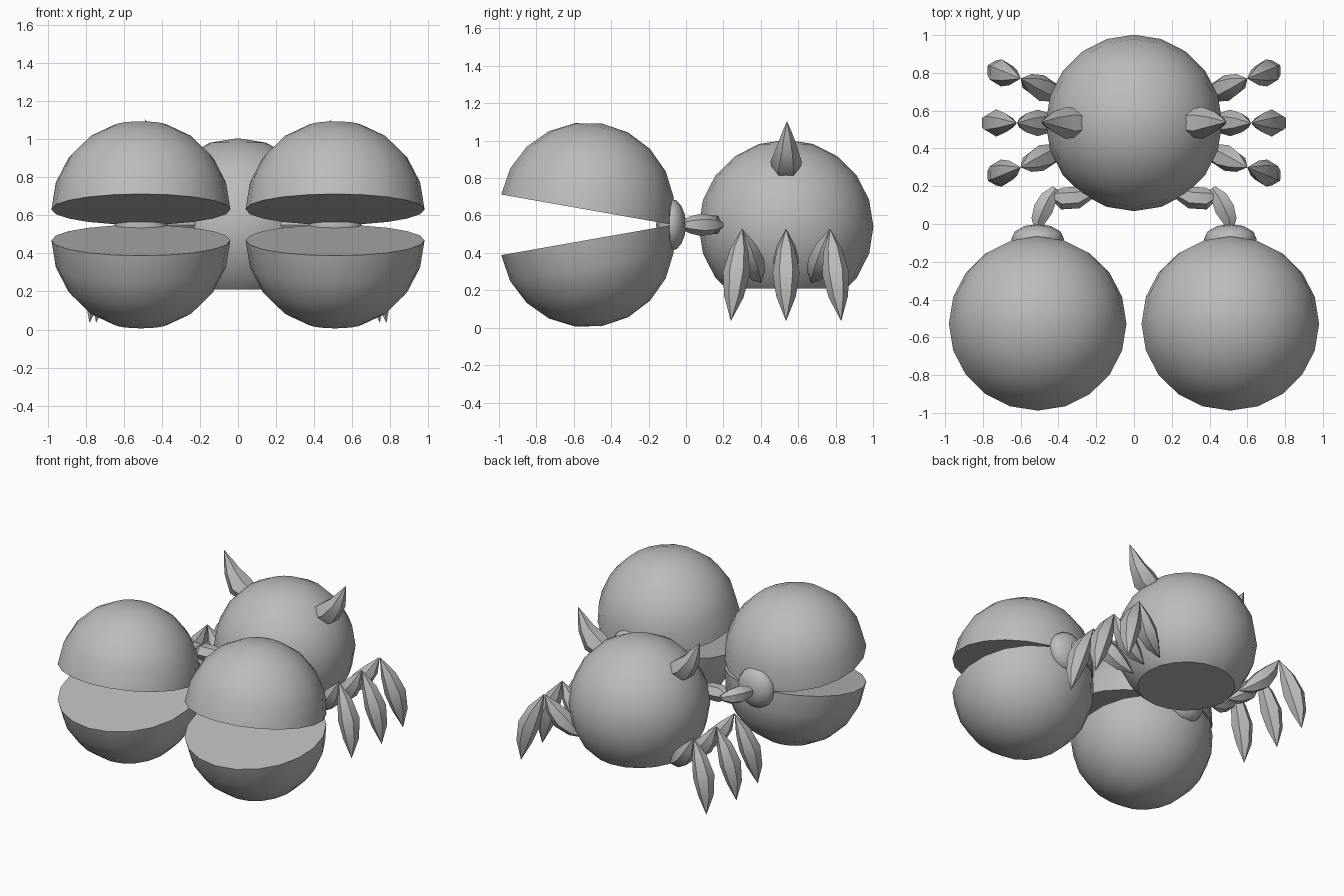
import bpy, bmesh, math
from mathutils import Vector, Matrix

if "Cube" in bpy.data.objects:
    bpy.data.objects.remove(bpy.data.objects["Cube"])

grey = bpy.data.materials.new("plain_grey")
grey.diffuse_color = (0.5, 0.5, 0.5, 1)
grey.use_nodes = True
grey.node_tree.nodes["Principled BSDF"].inputs["Base Color"].default_value = grey.diffuse_color


def finish(bm, name, angle):
    bmesh.ops.recalc_face_normals(bm, faces=bm.faces)
    me = bpy.data.meshes.new(name)
    bm.to_mesh(me)
    bm.free()
    me.materials.append(grey)
    ob = bpy.data.objects.new(name, me)
    bpy.context.collection.objects.link(ob)
    bpy.ops.object.select_all(action='DESELECT')
    ob.select_set(True)
    bpy.context.view_layer.objects.active = ob
    bpy.ops.object.shade_smooth_by_angle(angle=math.radians(angle))
    return ob


def ball(name, centre, radii, cut=None, tilt=None, segments=20, rings=10):
    """Sphere, optionally sliced flat below local height 'cut' and swung on a hinge."""
    bm = bmesh.new()
    bmesh.ops.create_uvsphere(bm, u_segments=segments, v_segments=rings, radius=1)
    bmesh.ops.scale(bm, vec=radii, verts=bm.verts)
    if cut is not None:
        bmesh.ops.bisect_plane(bm, geom=bm.verts[:] + bm.edges[:] + bm.faces[:], dist=1e-4,
                               plane_co=(0, 0, cut), plane_no=(0, 0, -1), clear_outer=True)
        bmesh.ops.holes_fill(bm, edges=[e for e in bm.edges if e.is_boundary])
    if tilt:
        hinge = Matrix.Translation((0, radii[1], 0))
        bm.transform(hinge @ Matrix.Rotation(tilt, 4, 'X') @ hinge.inverted())
    bm.transform(Matrix.Translation(centre))
    return bm, name


def limb(name, side, path, sides=6, angle=40):
    """Tapered limb through (x, y, z, radius) stations; side mirrors it in x."""
    bm = bmesh.new()
    pts = [Vector((side * p[0], p[1], p[2])) for p in path]
    rows = []
    for i, p in enumerate(pts):
        d = (pts[min(i + 1, len(pts) - 1)] - pts[max(i - 1, 0)]).normalized()
        u = d.cross(Vector((0, 1, 0) if abs(d.y) < 0.7 else (0, 0, 1))).normalized()
        v = d.cross(u)
        r = path[i][3]
        if r == 0:
            rows.append([bm.verts.new(p)] * sides)
        else:
            rows.append([bm.verts.new(p + r * (math.cos(a) * u + math.sin(a) * v))
                         for a in (2 * math.pi * (k + 0.5) / sides for k in range(sides))])
    for a, b in zip(rows, rows[1:]):
        for k in range(sides):
            n = (k + 1) % sides
            bm.faces.new(list(dict.fromkeys((a[k], a[n], b[n], b[k]))))
    for row in (rows[0], rows[-1]):
        if row[0] is not row[1]:
            bm.faces.new(row)
    return finish(bm, name, angle)


def spindle(name, side, a, b, r, bow=(0, 0, 0)):
    """Limb pointed at both ends, bowed sideways in the middle."""
    a, b, bow = Vector(a), Vector(b), Vector(bow)
    path = []
    for t, w in ((0, 0), (0.25, 0.7), (0.5, 1), (0.75, 0.72), (1, 0)):
        path.append((*(a.lerp(b, t) + bow * w), r * w))
    return limb(name, side, path)


# Body with a flat underside
finish(*ball("body", (0, 0.535, 0.54), (0.467, 0.467, 0.465), cut=-0.33), 40)

for side, tag in ((1, "right"), (-1, "left")):
    # Claw: two solid hemispheres swung open on a hinge at the wrist
    centre = (side * 0.51, -0.535, 0.55)
    for part, tilt, flip in (("upper", -10, 1), ("lower", 10, -1)):
        bm, name = ball(f"{tag}_claw_{part}", centre, (0.47, 0.467, 0.467),
                        cut=0, tilt=math.radians(-10))
        if flip < 0:
            bmesh.ops.scale(bm, vec=(1, 1, -1), verts=bm.verts,
                            space=Matrix.Translation((0, 0, -0.55)))
        finish(bm, name, 40)

    # Wrist knob and two-part arm
    finish(*ball(f"{tag}_wrist", (side * 0.51, -0.08, 0.55), (0.14, 0.08, 0.14),
                 segments=12, rings=8), 50)
    limb(f"{tag}_upper_arm", side, [(0.22, 0.17, 0.55, 0.03), (0.30, 0.14, 0.55, 0.058),
                                    (0.38, 0.135, 0.55, 0.058), (0.43, 0.15, 0.55, 0.025)])
    limb(f"{tag}_forearm", side, [(0.415, 0.19, 0.55, 0.02), (0.45, 0.14, 0.55, 0.05),
                                  (0.48, 0.08, 0.55, 0.06), (0.505, 0.02, 0.55, 0.045),
                                  (0.51, -0.03, 0.55, 0.02)])

    # Horn curving outward, then up to a point
    limb(f"{tag}_horn", side, [(0.28, 0.535, 0.84, 0.07), (0.36, 0.535, 0.885, 0.085),
                               (0.425, 0.54, 0.965, 0.055), (0.455, 0.54, 1.03, 0.032),
                               (0.49, 0.54, 1.105, 0)])

    # Three legs: thigh rising to the knee, shin dropping to a pointed foot
    for pos, base, knee, foot in (("front", (0.34, 0.40, 0.24), (0.60, 0.30, 0.53), (0.745, 0.24, 0.035)),
                                  ("middle", (0.36, 0.535, 0.24), (0.62, 0.535, 0.53), (0.78, 0.535, 0.035)),
                                  ("back", (0.34, 0.67, 0.24), (0.60, 0.77, 0.53), (0.745, 0.83, 0.035))):
        spindle(f"{tag}_{pos}_thigh", side, base, knee, 0.07, (0.02, 0, -0.03))
        spindle(f"{tag}_{pos}_shin", side, knee, foot, 0.072, (0.03, 0, 0.01))
